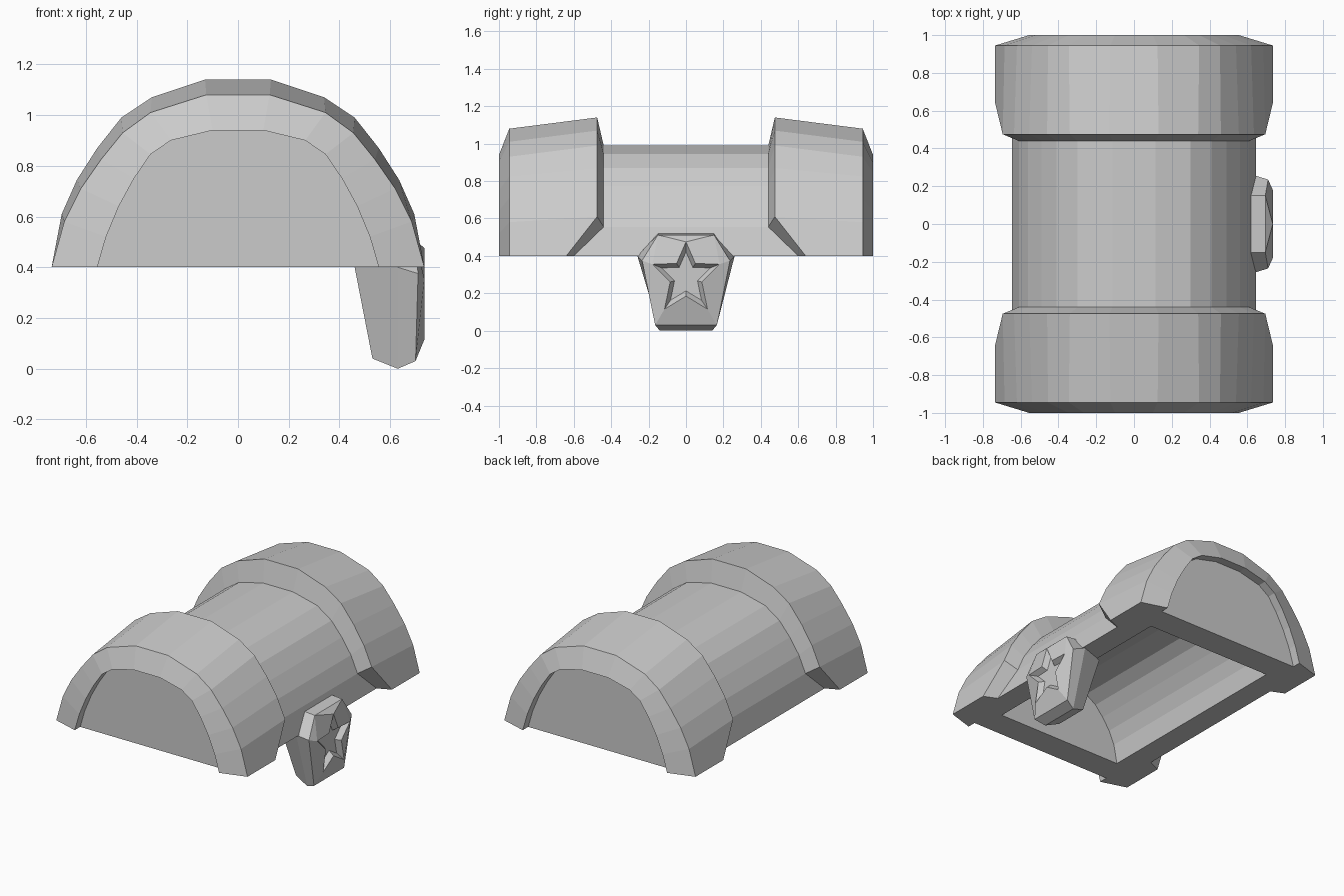
import bpy, bmesh

if "Cube" in bpy.data.objects:
    bpy.data.objects.remove(bpy.data.objects["Cube"])

# Half arches (x, z), from the base up to the crown
BODY = [(.645, .4), (.61, .555), (.56, .67), (.49, .775), (.41, .87), (.30, .945), (.115, .99)]
BAND = [(.735, .4), (.695, .61), (.635, .745), (.555, .87), (.46, .99), (.34, 1.07), (.13, 1.14)]
FACE = [(.735, .4), (.685, .58), (.62, .71), (.54, .825), (.455, .93), (.345, 1.01), (.125, 1.08)]
RIM = [(.555, .4), (.52, .52), (.47, .64), (.41, .75), (.345, .845), (.265, .90), (.10, .94)]
CAVITY = [(.485, .4), (.46, .53), (.42, .62), (.365, .70), (.305, .77), (.225, .82), (.085, .85)]


def finish(bm, name):
    bmesh.ops.recalc_face_normals(bm, faces=bm.faces)
    mesh = bpy.data.meshes.new(name)
    bm.to_mesh(mesh)
    bm.free()
    obj = bpy.data.objects.new(name, mesh)
    bpy.context.collection.objects.link(obj)
    return obj


def arch_ring(bm, half, y, side, base_y=None):
    ys = [base_y or y] + [y] * (len(half) - 1)
    right = [(x, side * v, z) for (x, z), v in zip(half, ys)]
    left = [(-x, v, z) for x, v, z in reversed(right)]
    return [bm.verts.new(p) for p in right + left]


def bridge(bm, a, b, closed=False):
    n = len(a)
    for i in range(n if closed else n - 1):
        j = (i + 1) % n
        bm.faces.new((a[i], a[j], b[j], b[i]))


# Barrel lid: recessed end panel, bevelled band, waist, then the same mirrored
bm = bmesh.new()
steps = [(RIM, .94, None), (RIM, 1.0, None), (FACE, .945, None), (BAND, .475, .64), (BODY, .44, .60)]
rings = [arch_ring(bm, h, y, -1, b) for h, y, b in steps]
rings += [arch_ring(bm, h, y, 1, b) for h, y, b in reversed(steps)]
for a, b in zip(rings, rings[1:]):
    bridge(bm, a, b)
bm.faces.new(rings[0])
bm.faces.new(rings[-1])

# Hollow inside and the flat frame around its opening
c0, c1 = arch_ring(bm, CAVITY, .75, -1), arch_ring(bm, CAVITY, .75, 1)
bridge(bm, c0, c1)
bm.faces.new(c0)
bm.faces.new(c1)
for e in (0, -1):
    bm.faces.new([r[e] for r in rings] + [c1[e], c0[e]])
for r, c in ((rings[0], c0), (rings[-1], c1)):
    bm.faces.new((r[0], r[-1], c[-1], c[0]))
finish(bm, "chest_lid")

# Lock plate: three six-sided rings given by their +y half (x, y, z)
bm = bmesh.new()


def mirrored_ring(half):
    return [bm.verts.new(p) for p in half + [(x, -y, z) for x, y, z in reversed(half)]]


back = mirrored_ring([(.54, .14, .44), (.46, .20, .40), (.53, .12, .04)])
middle = mirrored_ring([(.605, .15, .52), (.63, .26, .40), (.63, .14, 0)])
front = mirrored_ring([(.695, .15, .512), (.71, .235, .375), (.70, .165, .03)])
bm.faces.new(back)
bridge(bm, back, middle, True)
bridge(bm, middle, front, True)

# Star-shaped recess in the front of the lock
HALF_STAR = [(0, .475), (.05, .36), (.18, .355), (.085, .26), (.115, .115), (0, .185)]


def star_ring(x, scale):
    pts = HALF_STAR + [(-y, z) for y, z in reversed(HALF_STAR[1:-1])]
    return [bm.verts.new((x, y * scale, .285 + (z - .285) * scale)) for y, z in pts]


star, floor = star_ring(.735, 1), star_ring(.70, .72)
bridge(bm, star, floor, True)
bm.faces.new(floor)
t, s, b, b2, s2, t2 = front
bm.faces.new((t, t2, star[0]))
bm.faces.new((b, b2, star[6], star[5], star[4]))
for top, side, bot, k in ((t, s, b, 1), (t2, s2, b2, -1)):
    p = [star[(k * i) % 10] for i in range(5)]
    bm.faces.new((top, p[0], p[1], p[2]))
    bm.faces.new((top, p[2], side))
    bm.faces.new((side, p[2], p[3], p[4], bot))
finish(bm, "lock_plate")
